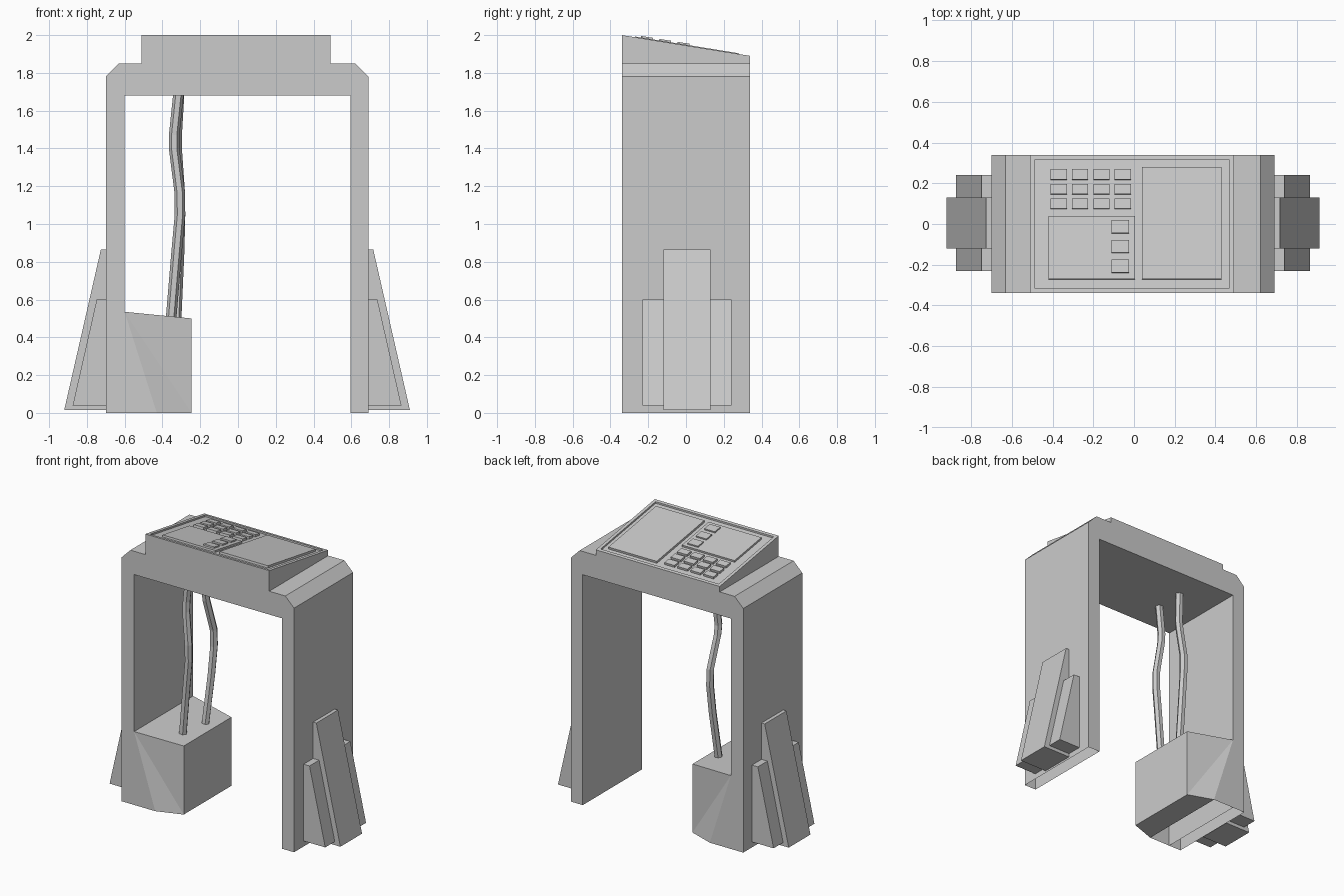
import bpy, bmesh, math
from mathutils import Vector, Matrix

if "Cube" in bpy.data.objects:
    bpy.data.objects.remove(bpy.data.objects["Cube"])


def finish(name, bm):
    bmesh.ops.recalc_face_normals(bm, faces=bm.faces)
    me = bpy.data.meshes.new(name)
    bm.to_mesh(me)
    bm.free()
    ob = bpy.data.objects.new(name, me)
    bpy.context.collection.objects.link(ob)
    return ob


def prism(profile, y0, y1, skip=()):
    """Extrude an x-z profile along y; skip lists side edges left open."""
    bm = bmesh.new()
    a = [bm.verts.new((x, y0, z)) for x, z in profile]
    b = [bm.verts.new((x, y1, z)) for x, z in profile]
    bm.faces.new(a)
    bm.faces.new(b)
    n = len(profile)
    for i in range(n):
        if i not in skip:
            j = (i + 1) % n
            bm.faces.new((a[i], a[j], b[j], b[i]))
    return bm


# Arch-shaped stand with chamfered shoulders and hollow feet
arch = [(-0.70, 0), (-0.70, 1.78), (-0.63, 1.85), (0.62, 1.85), (0.69, 1.78),
        (0.69, 0), (0.595, 0), (0.595, 1.68), (-0.60, 1.68), (-0.60, 0)]
finish("arch_frame", prism(arch, -0.34, 0.34, skip=(5, 9)))

# Sloping console head with a recessed top
HI, LO = 2.0, 1.89
SLOPE = (HI - LO) / 0.68
bm = prism([(-0.51, 1.85), (-0.51, HI), (0.49, HI), (0.49, 1.85)], -0.34, 0.34)
for v in bm.verts:
    if v.co.y > 0 and v.co.z > 1.9:
        v.co.z = LO
bmesh.ops.recalc_face_normals(bm, faces=bm.faces)
top = max(bm.faces, key=lambda f: f.calc_center_median().z)
bmesh.ops.inset_individual(bm, faces=[top], thickness=0.033)
ext = bmesh.ops.extrude_discrete_faces(bm, faces=[top])
for v in ext["faces"][0].verts:
    v.co.z -= 0.012
finish("console", bm)


def plate(name, x0, x1, y0, y1, low, high):
    """Box lying on the sloping console, low/high measured from its plane."""
    bm = bmesh.new()
    bmesh.ops.create_cube(bm, size=1)
    s = math.hypot(1, SLOPE)
    bmesh.ops.scale(bm, verts=bm.verts, vec=(x1 - x0, (y1 - y0) * s, high - low))
    bmesh.ops.translate(bm, verts=bm.verts, vec=(0, 0, (low + high) / 2))
    y = (y0 + y1) / 2
    m = (Matrix.Translation(((x0 + x1) / 2, y, (HI + LO) / 2 - SLOPE * y))
         @ Matrix.Rotation(-math.atan(SLOPE), 4, 'X'))
    bm.transform(m)
    return finish(name, bm)


# Screens, side buttons and keypad
plate("large_screen", 0.04, 0.43, -0.27, 0.28, -0.014, 0.004)
plate("small_screen", -0.42, 0.005, -0.27, 0.04, -0.014, 0.002)
for i in range(3):
    y = -0.24 + 0.097 * i
    plate("side_button", -0.11, -0.025, y, y + 0.063, 0, 0.012)
for i in range(4):
    for j in range(3):
        x, y = -0.41 + 0.105 * i, 0.075 + 0.072 * j
        plate("key", x, x + 0.08, y, y + 0.05, -0.014, 0.004)

# Wedge braces on the outside of both legs
for s, leg in ((-1, 0.70), (1, 0.69)):
    for name, t, b, z0, z1, y0, y1 in (
            ("large_brace", 0.026, 0.22, 0.015, 0.865, -0.12, 0.13),
            ("small_brace", 0.048, 0.175, 0.04, 0.60, -0.23, 0.24)):
        prof = [(s * leg, z0), (s * leg, z1), (s * (leg + t), z1), (s * (leg + b), z0)]
        finish(name, prism(prof, y0, y1))

# Faceted equipment box on the inside of the left leg
bm = bmesh.new()
rings = []
for s in (-1, 1):
    pts = [(-0.60, s * 0.34, 0.535), (-0.60, s * 0.34, 0), (-0.43, s * 0.34, 0),
           (-0.245, s * 0.275, 0), (-0.245, s * 0.275, 0.50)]
    r = [bm.verts.new(p) for p in pts]
    bm.faces.new(r[:3])
    bm.faces.new((r[0], r[2], r[3]))
    bm.faces.new((r[0], r[3], r[4]))
    rings.append(r)
f, k = rings
for i, j in ((2, 3), (3, 4), (4, 0)):
    bm.faces.new((f[i], f[j], k[j], k[i]))
finish("equipment_box", bm)


# Two wavy cables from the box up to the console
def cable(name, path, r=0.028, n=6):
    bm = bmesh.new()
    prev = None
    for x, y, z in path:
        ring = [bm.verts.new((x + r * math.cos(2 * math.pi * i / n),
                              y + r * math.sin(2 * math.pi * i / n), z)) for i in range(n)]
        if prev:
            for i in range(n):
                j = (i + 1) % n
                bm.faces.new((prev[i], prev[j], ring[j], ring[i]))
        prev = ring
    finish(name, bm)


cable("front_cable", [(-0.355, -0.13, 0.49), (-0.325, -0.13, 0.85), (-0.307, -0.13, 1.05),
                      (-0.309, -0.13, 1.17), (-0.338, -0.115, 1.40), (-0.338, -0.11, 1.47),
                      (-0.315, -0.11, 1.69)])
cable("back_cable", [(-0.328, 0.09, 0.49), (-0.312, 0.14, 0.85), (-0.307, 0.162, 1.05),
                     (-0.309, 0.16, 1.17), (-0.325, 0.10, 1.40), (-0.325, 0.09, 1.47),
                     (-0.312, 0.11, 1.69)])
